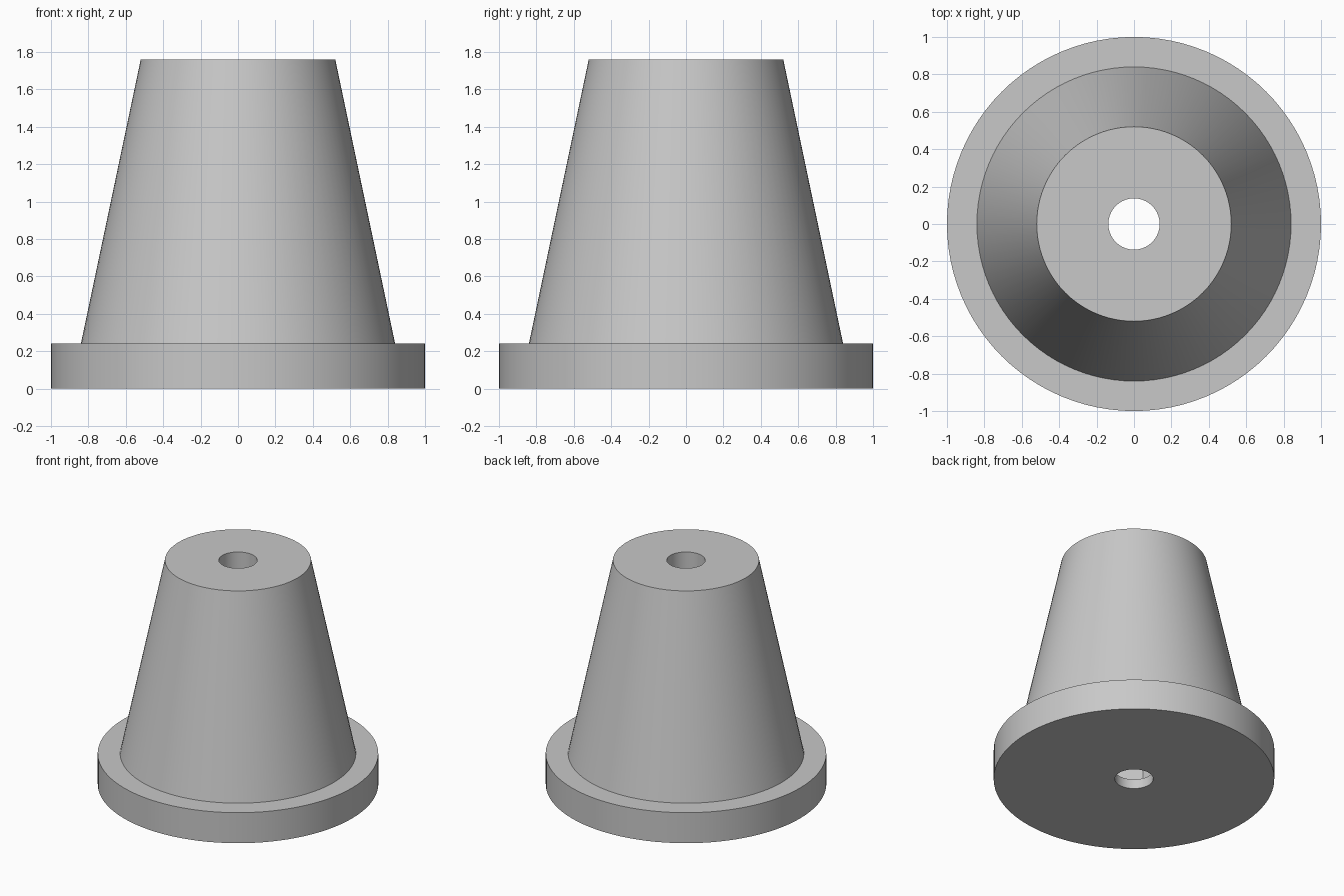
import bpy, bmesh, math

cube = bpy.data.objects.get("Cube")
if cube:
    bpy.data.objects.remove(cube, do_unlink=True)

SEGMENTS = 96
BORE = 0.137

grey = bpy.data.materials.new("plain_grey")
grey.use_nodes = True
colour = (0.58, 0.58, 0.58, 1)
grey.diffuse_color = colour
grey.node_tree.nodes["Principled BSDF"].inputs["Base Color"].default_value = colour


def circle(radius):
    return lambda angle: radius


def hexagon(corner):
    # Corners point along the y axis
    sixth = math.pi / 3
    apothem = corner * math.cos(sixth / 2)
    return lambda angle: apothem / math.cos((angle + sixth / 2) % sixth - sixth / 2)


def ring_solid(name, rings):
    """Join closed rings of (radius rule, height) into a solid with a bore."""
    bm = bmesh.new()
    loops = []
    for rule, z in rings:
        loop = []
        for i in range(SEGMENTS):
            a = math.tau * i / SEGMENTS
            r = rule(a)
            loop.append(bm.verts.new((r * math.cos(a), r * math.sin(a), z)))
        loops.append(loop)
    for k, low in enumerate(loops):
        high = loops[(k + 1) % len(loops)]
        for i in range(SEGMENTS):
            j = (i + 1) % SEGMENTS
            bm.faces.new((low[i], low[j], high[j], high[i]))
    bmesh.ops.recalc_face_normals(bm, faces=bm.faces)
    mesh = bpy.data.meshes.new(name)
    bm.to_mesh(mesh)
    bm.free()
    mesh.materials.append(grey)
    obj = bpy.data.objects.new(name, mesh)
    bpy.context.collection.objects.link(obj)
    bpy.ops.object.select_all(action="DESELECT")
    obj.select_set(True)
    bpy.context.view_layer.objects.active = obj
    bpy.ops.object.shade_smooth_by_angle(angle=math.radians(30))
    return obj


# Flanged tapered foot: outside going up, then the bore and nut pocket going down
ring_solid("tapered_foot", [
    (circle(1.0), 0.0),
    (circle(1.0), 0.24),
    (circle(0.84), 0.24),
    (circle(0.52), 1.76),
    (circle(BORE), 1.76),
    (circle(BORE), 0.24),
    (hexagon(0.19), 0.24),
    (hexagon(0.19), 0.075),
    (circle(BORE), 0.075),
    (circle(BORE), 0.0),
])
